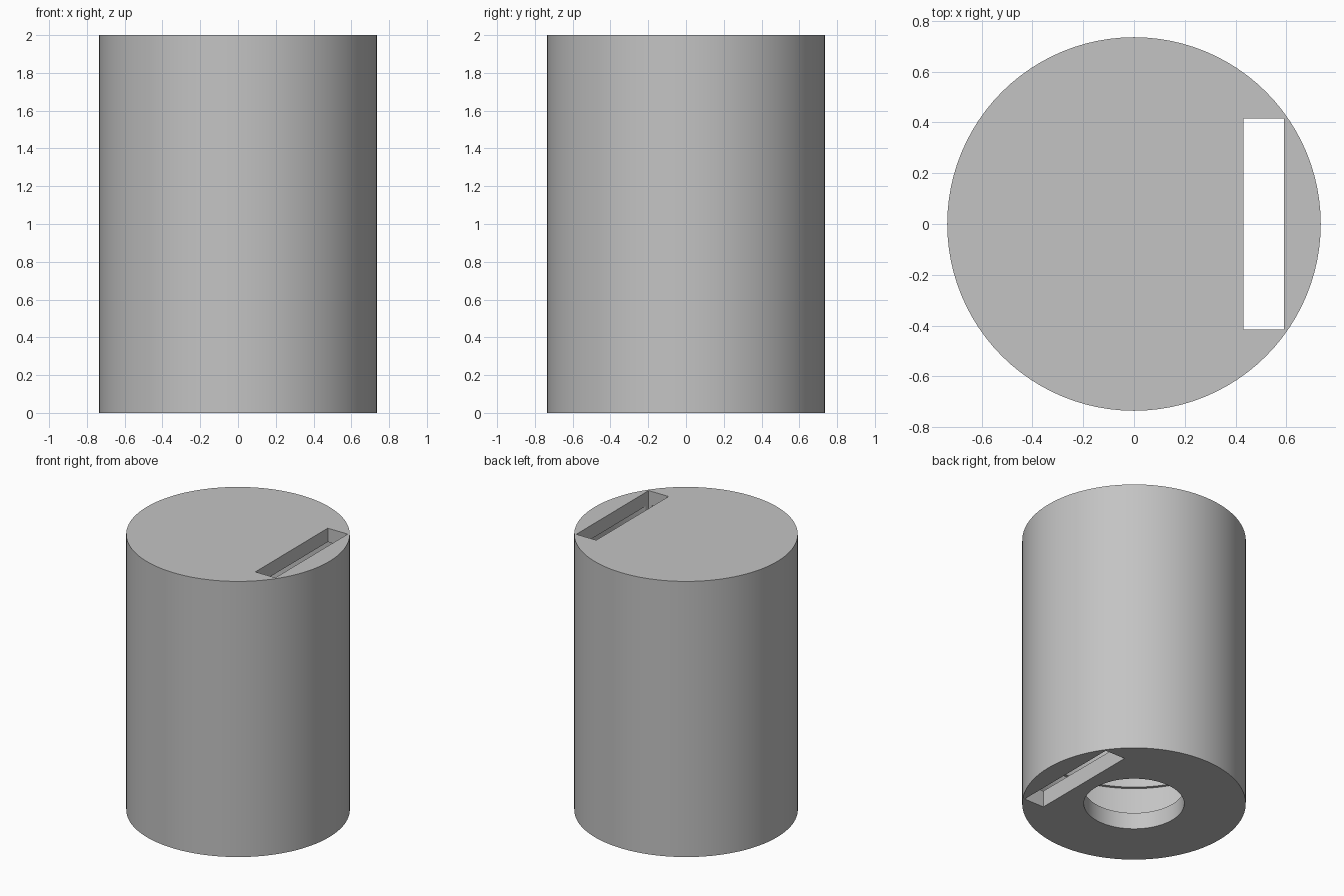
import bpy, bmesh
from math import tau, radians

cube = bpy.data.objects.get("Cube")
if cube:
    bpy.data.objects.remove(cube, do_unlink=True)

RADIUS, HEIGHT = 0.735, 2.0
FLOOR, STEP, CEILING = 0.12, 0.53, 1.9
HOLE, LOWER, UPPER = 0.33, 0.72, 0.70

grey = bpy.data.materials.new("plain grey")
grey.use_nodes = True
tone = (0.55, 0.55, 0.55, 1)
grey.diffuse_color = tone
grey.node_tree.nodes["Principled BSDF"].inputs["Base Color"].default_value = tone


def make_object(name, bm):
    bmesh.ops.recalc_face_normals(bm, faces=bm.faces)
    mesh = bpy.data.meshes.new(name)
    bm.to_mesh(mesh)
    bm.free()
    mesh.materials.append(grey)
    obj = bpy.data.objects.new(name, mesh)
    bpy.context.collection.objects.link(obj)
    return obj


# Hollow body: one turned profile, from the outer top to the cavity ceiling
profile = [(0, HEIGHT), (RADIUS, HEIGHT), (RADIUS, 0), (HOLE, 0), (HOLE, FLOOR),
           (LOWER, FLOOR), (LOWER, STEP), (UPPER, STEP), (UPPER, CEILING), (0, CEILING)]
bm = bmesh.new()
points = [bm.verts.new((r, 0, z)) for r, z in profile]
edges = [bm.edges.new(pair) for pair in zip(points, points[1:])]
bmesh.ops.spin(bm, geom=points + edges, cent=(0, 0, 0), axis=(0, 0, 1),
               angle=tau, steps=96, use_merge=False, use_duplicate=False)
bmesh.ops.remove_doubles(bm, verts=bm.verts, dist=0.0001)
body = make_object("hollow_body", bm)

# Slot through the lid and the floor
bm = bmesh.new()
bmesh.ops.create_cube(bm, size=1)
bmesh.ops.scale(bm, vec=(0.16, 0.83, 3), verts=bm.verts)
bmesh.ops.translate(bm, vec=(0.51, 0, 1), verts=bm.verts)
cutter = make_object("slot_cutter", bm)
cutter.hide_render = True

cut = body.modifiers.new("slot", 'BOOLEAN')
cut.operation = 'DIFFERENCE'
cut.solver = 'EXACT'
cut.object = cutter
bpy.ops.object.select_all(action='DESELECT')
body.select_set(True)
bpy.context.view_layer.objects.active = body
bpy.ops.object.modifier_apply(modifier=cut.name)
bpy.data.objects.remove(cutter, do_unlink=True)

# Smooth round walls, crisp rims
bpy.ops.object.shade_smooth_by_angle(angle=radians(30))
